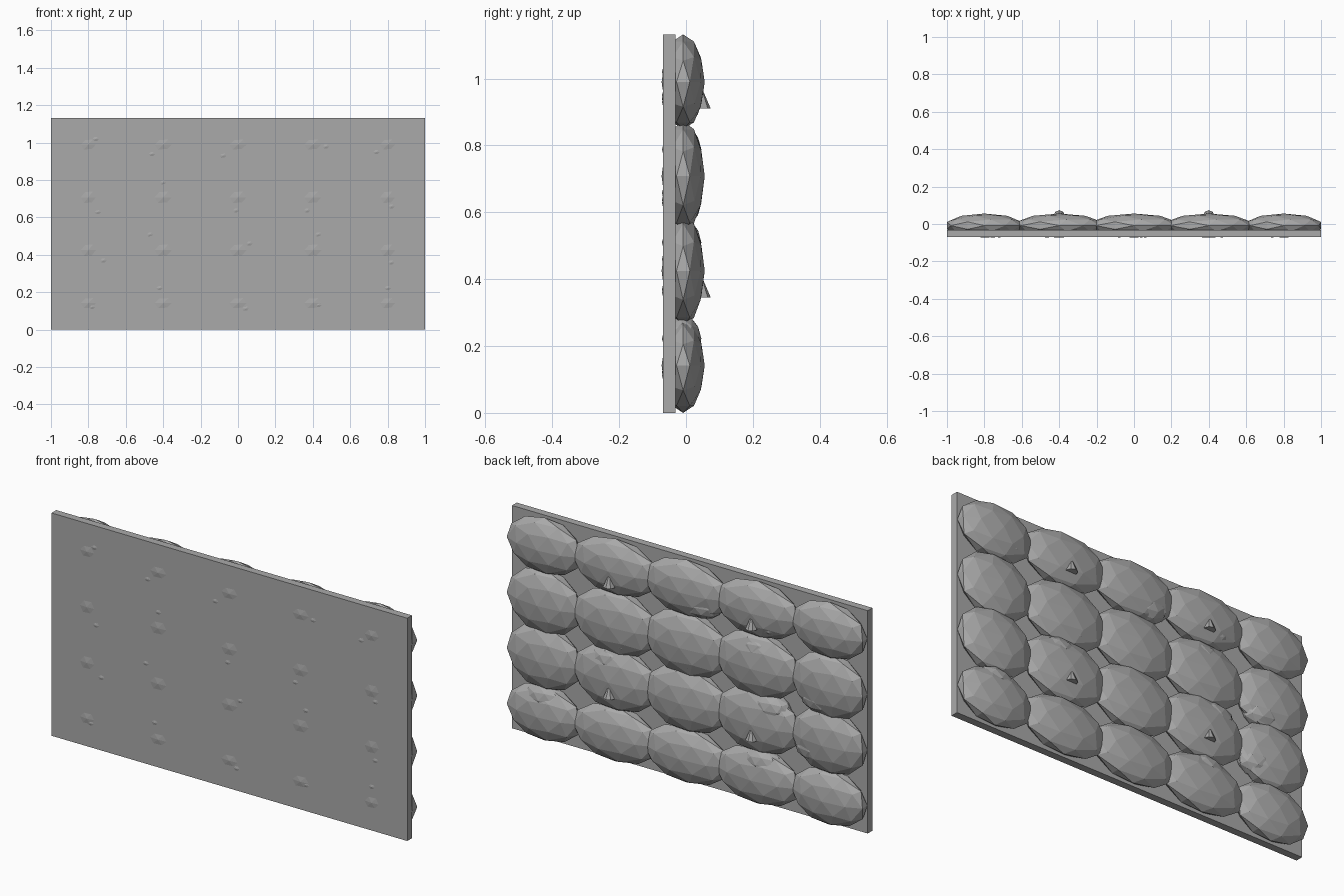
import bpy
import bmesh
from mathutils import Matrix, Vector

cube = bpy.data.objects.get("Cube")
if cube:
    bpy.data.objects.remove(cube, do_unlink=True)

grey = bpy.data.materials.new("stone grey")
grey.use_nodes = True
colour = (0.4, 0.4, 0.4, 1)
grey.diffuse_color = colour
grey.node_tree.nodes["Principled BSDF"].inputs["Base Color"].default_value = colour


def finish(bm, name):
    mesh = bpy.data.meshes.new(name)
    bm.to_mesh(mesh)
    bm.free()
    mesh.materials.append(grey)
    obj = bpy.data.objects.new(name, mesh)
    bpy.context.collection.objects.link(obj)


def placed(centre, size):
    return Matrix.Translation(centre) @ Matrix.Diagonal((*size, 1))


def stone(name, centre, size):
    bm = bmesh.new()
    bmesh.ops.create_icosphere(bm, subdivisions=2, radius=1, matrix=placed(centre, size))
    finish(bm, name)


# Flat backing panel
bm = bmesh.new()
bmesh.ops.create_cube(bm, size=1, matrix=placed((0, -0.05, 0.566), (2, 0.038, 1.132)))
finish(bm, "backing_panel")

# Rows of large stones, each with a smaller lump at an (x, z) offset
columns = (-0.8, -0.4, 0, 0.4, 0.8)
rows = (0.142, 0.425, 0.708, 0.99)
lumps = (
    ((0.02, -0.02), (-0.02, 0.08), (0.04, -0.03), (0.03, -0.01), (0, 0.08)),
    ((0.08, -0.055), (-0.07, 0.085), (0.06, 0.035), (0.03, 0.085), (0.02, -0.065)),
    ((0.05, -0.08), (0, 0.08), (-0.01, -0.07), (-0.03, -0.07), (0.02, -0.05)),
    ((0.04, 0.03), (-0.06, -0.05), (-0.08, -0.06), (0.07, -0.01), (-0.06, -0.04)),
)
for r, z in enumerate(rows):
    high = 0.165 if r in (1, 2) else 0.142
    for c, x in enumerate(columns):
        wide = 0.21 if c in (0, 4) else 0.24
        stone(f"stone_{r}_{c}", (x, -0.0085, z), (wide, 0.0645, high))
        dx, dz = lumps[r][c]
        stone(f"stone_lump_{r}_{c}", (x + dx, -0.013, z + dz), (0.11, 0.059, 0.072))

# Small upright spikes on the second and fourth columns
for side in (-1, 1):
    for level, z in (("lower", 0.345), ("upper", 0.91)):
        bm = bmesh.new()
        bmesh.ops.create_cone(
            bm, cap_ends=True, segments=8, radius1=0.03, radius2=0, depth=0.07,
            matrix=Matrix.Translation(Vector((side * 0.4, 0.044, z + 0.035))))
        finish(bm, f"{level}_spike_{'left' if side > 0 else 'right'}")
